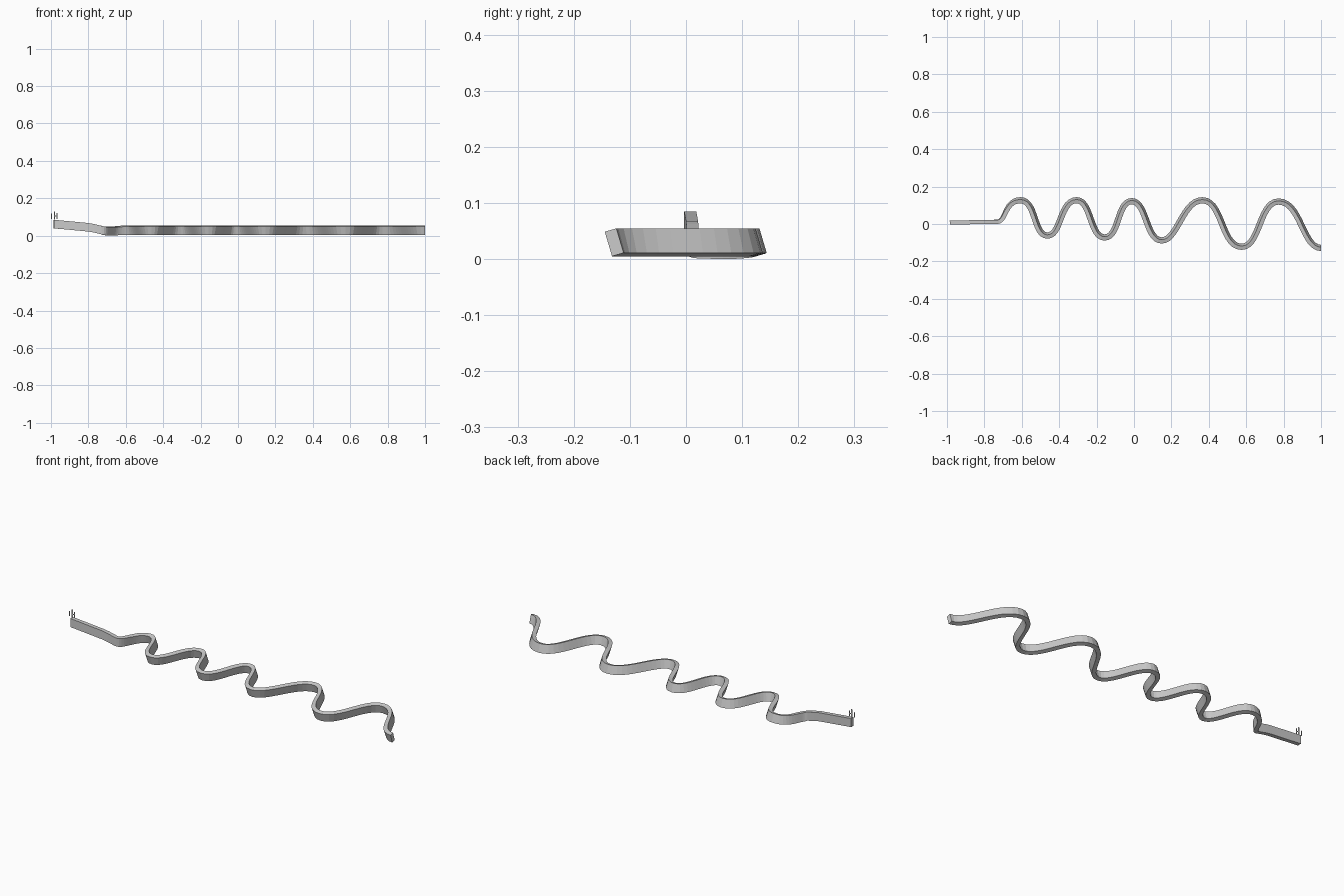
import bpy, bmesh, math
from mathutils import Vector
from mathutils.geometry import interpolate_bezier

if "Cube" in bpy.data.objects:
    bpy.data.objects.remove(bpy.data.objects["Cube"])

W, H = 0.0215, 0.0455          # strip width and height
TILT = math.radians(16.5)      # lean of the wavy part

# crests and troughs of the wave: x, y, handle before, handle after
bends = [(-0.73, 0.012, 0.0, 0.045),
         (-0.607, 0.127, 0.085, 0.085), (-0.463, -0.062, 0.075, 0.075),
         (-0.307, 0.127, 0.09, 0.08), (-0.157, -0.072, 0.08, 0.08),
         (-0.012, 0.122, 0.08, 0.08), (0.148, -0.088, 0.085, 0.085),
         (0.365, 0.127, 0.105, 0.11), (0.575, -0.122, 0.11, 0.1),
         (0.773, 0.12, 0.105, 0.12), (1.0, -0.128, 0.10, 0.0)]


def lerp_table(table, x):
    for (x0, v0), (x1, v1) in zip(table, table[1:]):
        if x <= x1:
            t = max(0.0, (x - x0) / (x1 - x0))
            return v0 + (v1 - v0) * t
    return table[-1][1]


heights = [(-0.985, 0.0655), (-0.80, 0.048), (-0.76, 0.041),
           (-0.71, 0.028), (-0.68, 0.027), (-0.61, 0.033)]
leans = [(-0.74, 0.0), (-0.62, TILT)]

# centre line: straight raised tail, then the wave
path = [Vector((x, 0.0075 + 0.0045 * (x + 0.985) / 0.255, 0))
        for x in (-0.985, -0.90, -0.80, -0.77)]
for (x0, y0, _, h0), (x1, y1, h1, _) in zip(bends, bends[1:]):
    pts = interpolate_bezier(Vector((x0, y0, 0)), Vector((x0 + h0, y0, 0)),
                             Vector((x1 - h1, y1, 0)), Vector((x1, y1, 0)), 15)
    path += pts if x0 == bends[0][0] else pts[1:]

# strip: leaning rectangle swept along the centre line
bm = bmesh.new()
rings = []
for i, p in enumerate(path):
    t = (path[min(i + 1, len(path) - 1)] - path[max(i - 1, 0)]).normalized()
    if i == len(path) - 1:
        t = Vector((1, 0, 0))
    n = Vector((-t.y, t.x, 0))
    up = Vector((0, 0, 1))
    lean = lerp_table(leans, p.x)
    side = n * math.cos(lean) + up * math.sin(lean)
    top = up * math.cos(lean) - n * math.sin(lean)
    c = Vector((p.x, p.y, lerp_table(heights, p.x)))
    rings.append([bm.verts.new(c + side * a * W / 2 + top * b * H / 2)
                  for a, b in ((-1, -1), (1, -1), (1, 1), (-1, 1))])
for r, s in zip(rings, rings[1:]):
    for k in range(4):
        bm.faces.new((r[k], r[(k + 1) % 4], s[(k + 1) % 4], s[k]))
bm.faces.new(rings[0])
bm.faces.new(rings[-1])
bmesh.ops.recalc_face_normals(bm, faces=bm.faces)
low = min(v.co.z for v in bm.verts)
for v in bm.verts:
    v.co.z -= low
mesh = bpy.data.meshes.new("wavy_strip")
bm.to_mesh(mesh)
bm.free()
bpy.context.collection.objects.link(bpy.data.objects.new("wavy_strip", mesh))

# tiny flat prongs above the raised end: x0, x1, z0, z1
bm = bmesh.new()
for x0, x1, z0, z1 in ((-1.0, -0.994, 0.090, 0.118), (-0.985, -0.978, 0.086, 0.130),
                       (-0.970, -0.964, 0.090, 0.120), (-0.985, -0.964, 0.102, 0.107)):
    bm.faces.new([bm.verts.new((x, 0.0075, z))
                  for x, z in ((x0, z0), (x1, z0), (x1, z1), (x0, z1))])
mesh = bpy.data.meshes.new("flat_prongs")
bm.to_mesh(mesh)
bm.free()
bpy.context.collection.objects.link(bpy.data.objects.new("flat_prongs", mesh))
